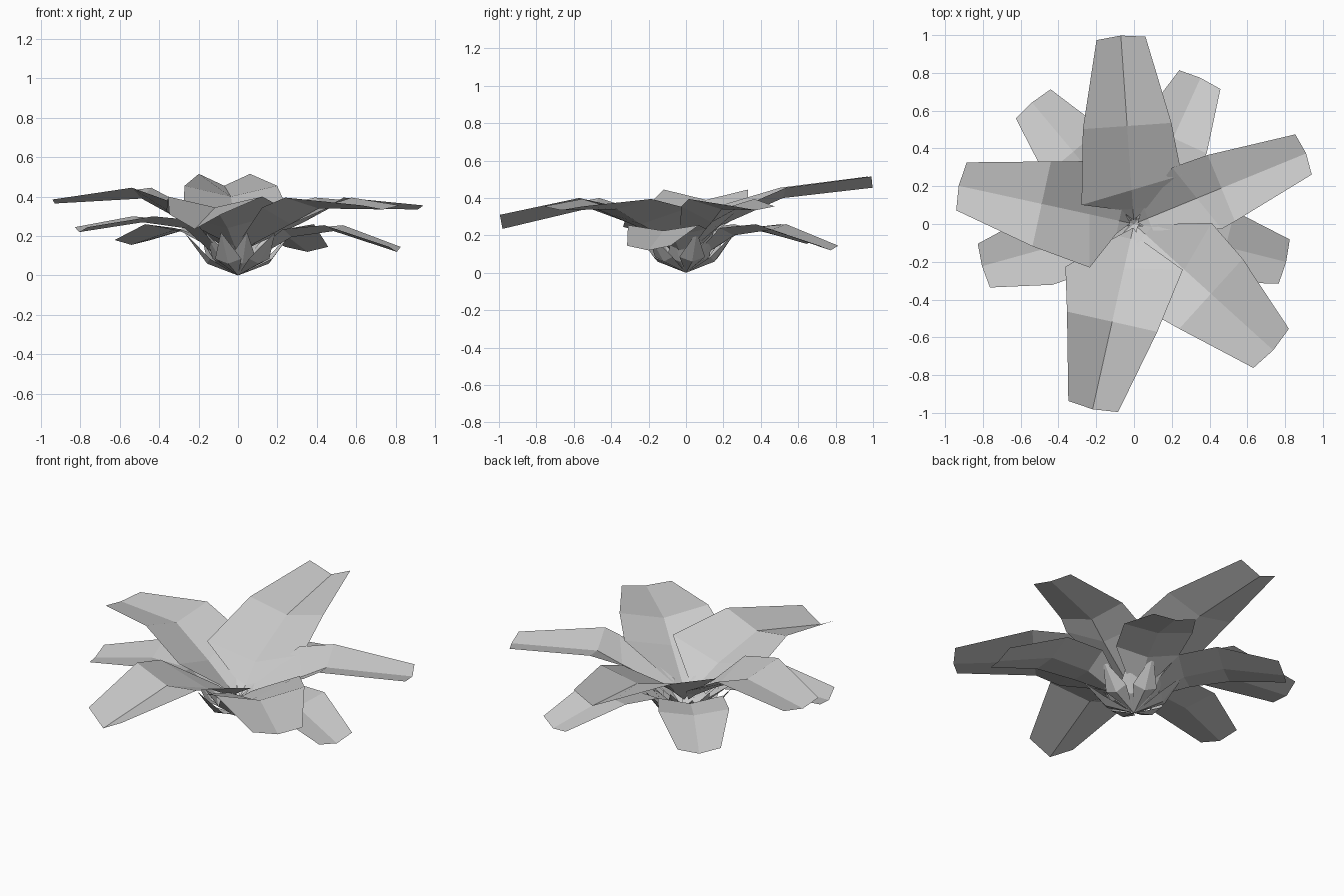
import bpy, bmesh, math
from mathutils import Vector

cube = bpy.data.objects.get("Cube")
if cube:
    bpy.data.objects.remove(cube, do_unlink=True)

grey = bpy.data.materials.new("leaf grey")
grey.use_nodes = True
colour = (0.6, 0.6, 0.6, 1)
grey.diffuse_color = colour
grey.node_tree.nodes["Principled BSDF"].inputs["Base Color"].default_value = colour


def leaf(name, azimuth, stations, point=0):
    """Folded blade; a station is (radius, half width, rib height, rim rise, skew)."""
    out = Vector((math.cos(math.radians(azimuth)), math.sin(math.radians(azimuth)), 0))
    side = Vector((-out.y, out.x, 0))
    bm = bmesh.new()
    rows = []
    for radius, half, height, rise, skew in stations:
        rib = out * radius + Vector((0, 0, height))
        if half == 0:
            rows.append([bm.verts.new(rib)])
            continue
        lift = Vector((0, 0, rise))
        swing = side * half + out * skew
        rows.append([bm.verts.new(rib - swing + lift), bm.verts.new(rib),
                     bm.verts.new(rib + swing + lift)])
    for near, far in zip(rows, rows[1:]):
        for i in range(2):
            if len(near) == 1:
                bm.faces.new((near[0], far[i], far[i + 1]))
            elif len(far) == 1:
                bm.faces.new((near[i], far[0], near[i + 1]))
            else:
                bm.faces.new((near[i], far[i], far[i + 1], near[i + 1]))
    # Push the rib end outward so the tip is blunt but pointed
    rows[-1][len(rows[-1]) // 2].co += out * point
    mesh = bpy.data.meshes.new(name)
    bm.to_mesh(mesh)
    bm.free()
    mesh.materials.append(grey)
    obj = bpy.data.objects.new(name, mesh)
    bpy.context.collection.objects.link(obj)


# Large upper leaves: azimuth, shoulder (radius, half width, height),
# bend (radius, half width, height), tip (radius, half width, height, rise)
upper = {
    "back": (94, (0.18, 0.27, 0.25), (0.52, 0.235, 0.40), (0.985, 0.13, 0.455, 0.06)),
    "left": (22.3, (0.36, 0.2, 0.27), (0.5, 0.19, 0.34), (0.97, 0.115, 0.335, 0.02)),
    "front_left": (-42.2, (0.36, 0.28, 0.26), (0.55, 0.25, 0.34), (0.98, 0.14, 0.335, 0.02)),
    "front": (-102.6, (0.24, 0.305, 0.24), (0.53, 0.245, 0.345), (0.99, 0.135, 0.235, 0.075)),
    "right": (167.7, (0.24, 0.275, 0.25), (0.5, 0.23, 0.39), (0.935, 0.13, 0.365, 0.02)),
}
for place, (azimuth, shoulder, bend, tip) in upper.items():
    leaf("upper_leaf_" + place, azimuth, [
        (0.02, 0, 0.1, 0, 0), (0.08, 0.07, 0.15, 0.03, 0),
        (*shoulder, 0.085, -0.06), (*bend, 0.055, 0), (*tip, 0)], 0.015)

# Drooping lower leaves: azimuth, reach, bend height, tip height
lower = {
    "back_left": (65.5, 0.84, 0.23, 0.12),
    "back_right": (130, 0.83, 0.23, 0.155),
    "right": (195.5, 0.825, 0.27, 0.22),
    "left": (-14, 0.82, 0.225, 0.12),
}
for place, (azimuth, reach, bend, tip) in lower.items():
    leaf("lower_leaf_" + place, azimuth, [
        (0.02, 0, 0.03, 0, 0), (0.13, 0.07, 0.11, 0.03, 0),
        (0.28, 0.18, bend - 0.03, 0.04, 0), (0.5, 0.195, bend, 0.03, 0),
        (reach, 0.12, tip, 0.025, 0)], 0.01)

# Crown of small pointed leaves around the base
count = 12
for i in range(count):
    short = i % 2
    leaf("crown_leaf", 360 * i / count + 12, [
        (0, 0, 0, 0, 0), (0.16 - 0.05 * short, 0.07, 0.06, 0.025, 0),
        (0.28 - 0.06 * short, 0, 0.22, 0, 0)])
